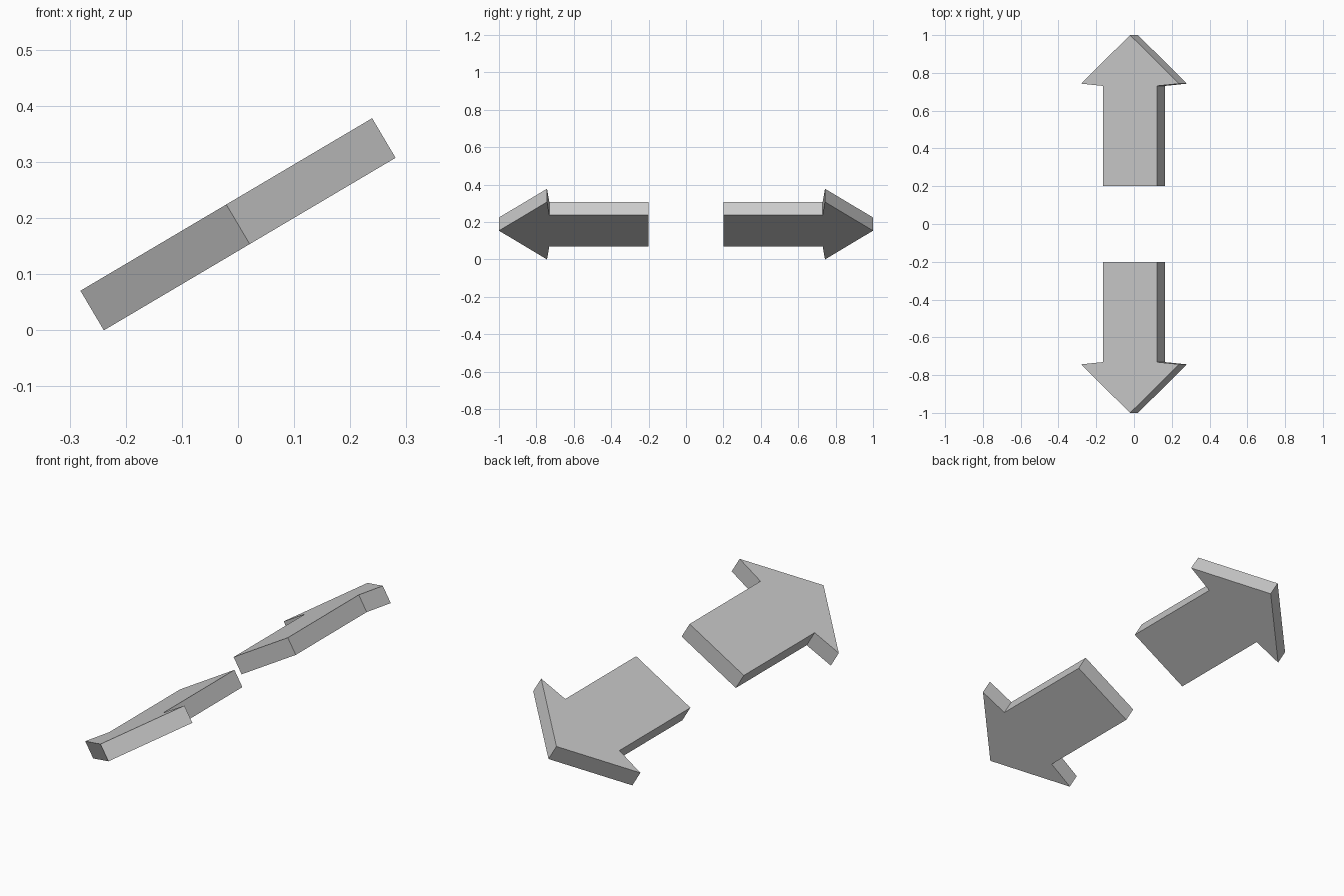
import bpy, bmesh
from math import radians
from mathutils import Matrix

if "Cube" in bpy.data.objects:
    bpy.data.objects.remove(bpy.data.objects["Cube"])

TILT = radians(-30.6)
THICK = 0.082
CENTRE_Z = 0.189

# Half outline of an arrow pointing along +y: (half width, y)
HALF = [(0.165, 0.2), (0.165, 0.731), (0.302, 0.743)]


def make_arrow(name, sign):
    outline = HALF + [(0, 1.0)] + [(-x, y) for x, y in reversed(HALF)]
    bm = bmesh.new()
    face = bm.faces.new([bm.verts.new((x, sign * y, -THICK / 2)) for x, y in outline])
    # Thicken the flat outline into a slab
    ext = bmesh.ops.extrude_face_region(bm, geom=[face])
    top = [g for g in ext["geom"] if isinstance(g, bmesh.types.BMVert)]
    bmesh.ops.translate(bm, verts=top, vec=(0, 0, THICK))
    # Tilt about the long axis and lift onto the ground
    place = Matrix.Translation((0, 0, CENTRE_Z)) @ Matrix.Rotation(TILT, 4, 'Y')
    bmesh.ops.transform(bm, matrix=place, verts=bm.verts)
    bmesh.ops.recalc_face_normals(bm, faces=bm.faces)
    mesh = bpy.data.meshes.new(name)
    bm.to_mesh(mesh)
    bm.free()
    obj = bpy.data.objects.new(name, mesh)
    bpy.context.collection.objects.link(obj)


# Two mirrored arrows pointing away from each other
make_arrow("back_arrow", 1)
make_arrow("front_arrow", -1)
